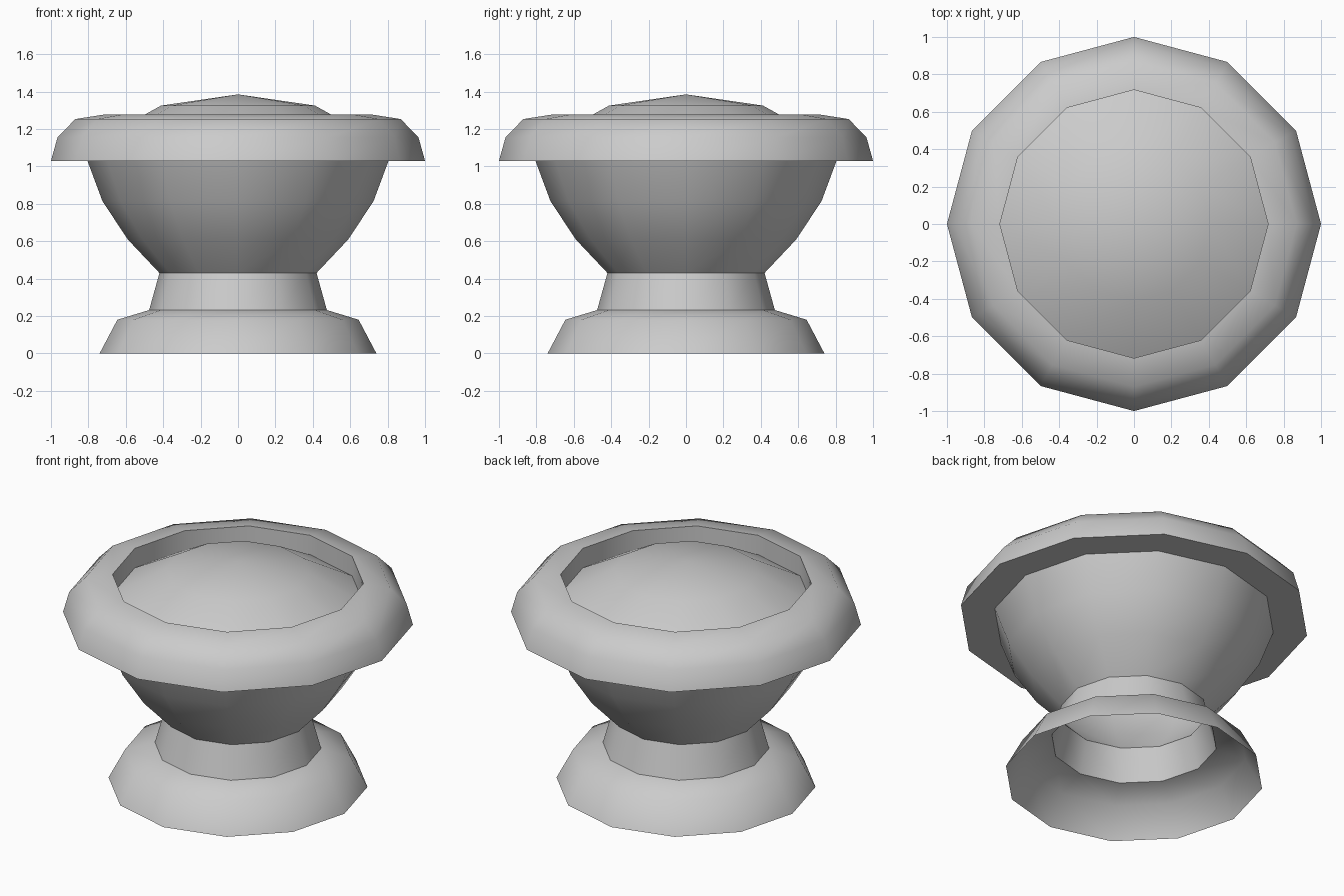
import bpy
import bmesh
import math

SIDES = 12

cube = bpy.data.objects.get("Cube")
if cube:
    bpy.data.objects.remove(cube, do_unlink=True)

# Single stone colour
stone = bpy.data.materials.new("grey_stone")
stone.use_nodes = True
colour = (0.6, 0.6, 0.6, 1.0)
stone.diffuse_color = colour
stone.node_tree.nodes["Principled BSDF"].inputs["Base Color"].default_value = colour


def lathe(name, profile):
    """Turn a (radius, height) profile into a twelve-sided open shell."""
    bm = bmesh.new()
    rings = []
    for r, z in profile:
        if r == 0:
            rings.append([bm.verts.new((0, 0, z))] * SIDES)
            continue
        angles = [math.tau * i / SIDES for i in range(SIDES)]
        rings.append([bm.verts.new((r * math.cos(a), r * math.sin(a), z)) for a in angles])
    for low, high in zip(rings, rings[1:]):
        for i in range(SIDES):
            j = (i + 1) % SIDES
            corners = [low[i], low[j], high[j], high[i]]
            bm.faces.new(list(dict.fromkeys(corners)))
    mesh = bpy.data.meshes.new(name)
    bm.to_mesh(mesh)
    bm.free()
    mesh.materials.append(stone)
    obj = bpy.data.objects.new(name, mesh)
    bpy.context.collection.objects.link(obj)
    # Smooth facets, crisp corners
    bpy.ops.object.select_all(action="DESELECT")
    obj.select_set(True)
    bpy.context.view_layer.objects.active = obj
    bpy.ops.object.shade_smooth_by_angle(angle=math.radians(55))
    return obj


# Hollow flared foot, open underneath
lathe("foot", [(0.74, 0), (0.645, 0.18), (0.475, 0.232)])

# Tapered neck
lathe("neck", [(0.475, 0.232), (0.42, 0.43)])

# Bowl
lathe("bowl", [(0.42, 0.43), (0.59, 0.61), (0.725, 0.815), (0.805, 1.03)])

# Overhanging rim: underside, rounded outside, top and inner wall
lathe("rim", [(0.805, 1.03), (1, 1.03), (0.965, 1.155), (0.87, 1.253),
              (0.717, 1.277), (0.717, 1.155)])

# Domed filling
lathe("domed_filling", [(0.717, 1.155), (0.412, 1.325), (0, 1.385)])
